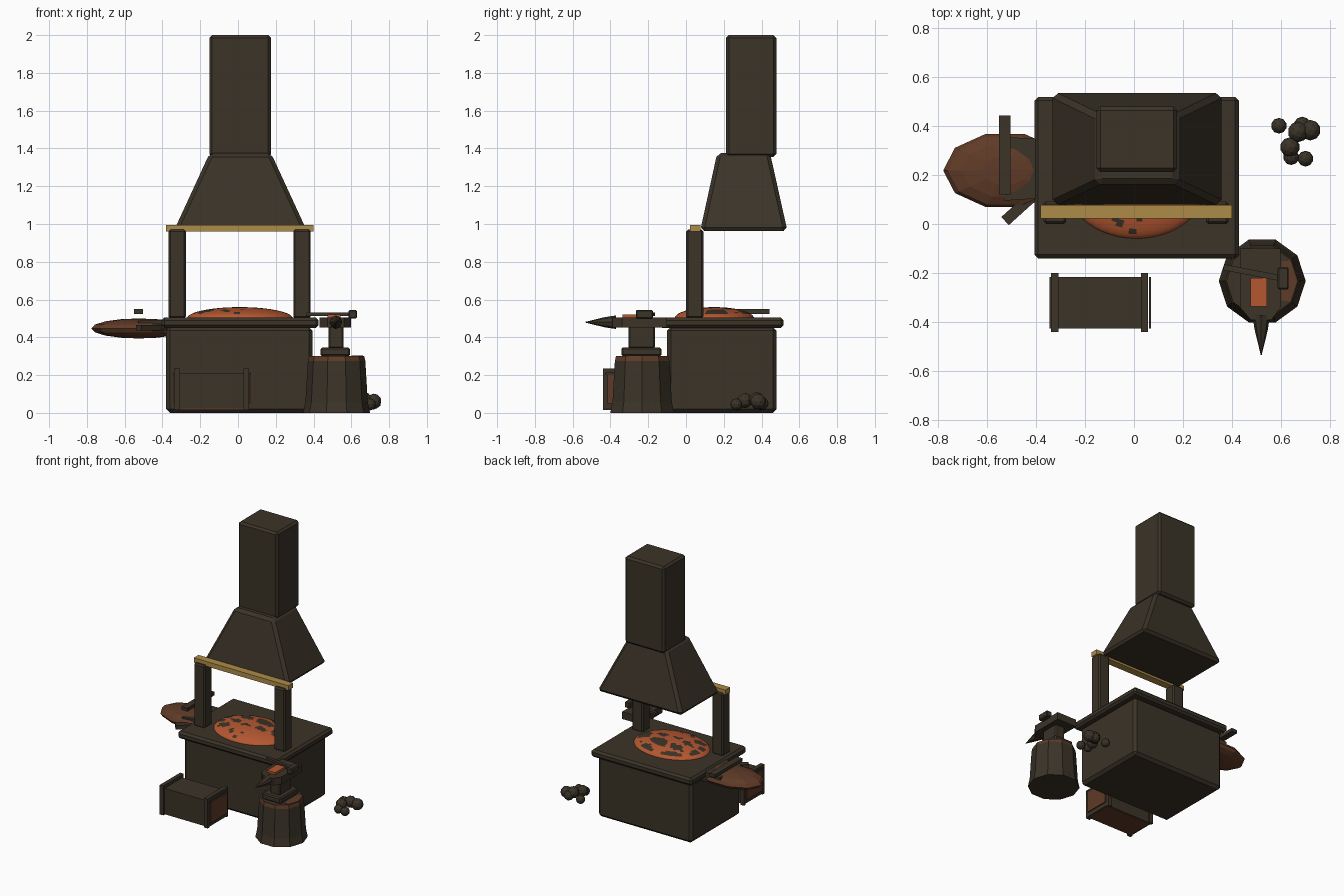
import bpy, bmesh, math, random
from mathutils import Vector, Matrix

if "Cube" in bpy.data.objects:
    bpy.data.objects.remove(bpy.data.objects["Cube"])

random.seed(4)

def mat(name, c):
    m = bpy.data.materials.new(name)
    m.diffuse_color = (*c, 1)
    m.use_nodes = True
    m.node_tree.nodes["Principled BSDF"].inputs["Base Color"].default_value = m.diffuse_color
    return m

SOOT = mat("soot_dark", (0.043, 0.033, 0.021))
BROWN = mat("leather_brown", (0.115, 0.043, 0.020))
EMBER = mat("ember_orange", (0.46, 0.095, 0.03))
GOLD = mat("brass", (0.42, 0.26, 0.065))

def finish(name, bm, *mats, bevel=0):
    bmesh.ops.recalc_face_normals(bm, faces=bm.faces)
    me = bpy.data.meshes.new(name)
    bm.to_mesh(me)
    bm.free()
    for m in mats:
        me.materials.append(m)
    ob = bpy.data.objects.new(name, me)
    bpy.context.collection.objects.link(ob)
    if bevel:
        b = ob.modifiers.new("bevel", 'BEVEL')
        b.width, b.segments, b.limit_method = bevel, 1, 'ANGLE'
    return ob

def rect(x0, x1, y0, y1, z):
    return [(x0, y0, z), (x1, y0, z), (x1, y1, z), (x0, y1, z)]

def loft(name, rings, *mats, bevel=0, rule=None):
    """Skin a stack of equal-count rings and cap both ends."""
    bm = bmesh.new()
    vs = [[bm.verts.new(p) for p in r] for r in rings]
    n = len(rings[0])
    for a, b in zip(vs, vs[1:]):
        for i in range(n):
            bm.faces.new((a[i], a[(i + 1) % n], b[(i + 1) % n], b[i]))
    bm.faces.new(vs[0][::-1])
    bm.faces.new(vs[-1])
    bm.normal_update()
    if rule:
        for f in bm.faces:
            f.material_index = rule(f)
    return finish(name, bm, *mats, bevel=bevel)

def box(name, x, y, z, m, bevel=0):
    return loft(name, [rect(*x, *y, z[0]), rect(*x, *y, z[1])], m, bevel=bevel)

def bar(name, a, b, w, h, m):
    """Rectangular bar between two points of equal height."""
    a, b = Vector(a), Vector(b)
    s = (b - a).cross(Vector((0, 0, 1))).normalized() * w / 2
    u = Vector((0, 0, h / 2))
    return loft(name, [[p + s - u, p + s + u, p - s + u, p - s - u] for p in (a, b)], m)

def circle(cx, cy, r, z, n):
    return [(cx + r * math.cos(2 * math.pi * i / n), cy + r * math.sin(2 * math.pi * i / n), z) for i in range(n)]

# Hearth, posts and brass beam
box("hearth_base", (-0.38, 0.395), (-0.1, 0.48), (0, 0.455), SOOT, 0.02)
box("hearth_slab", (-0.405, 0.427), (-0.14, 0.517), (0.45, 0.505), SOOT, 0.015)
for side, x in (("left", -0.368), ("right", 0.293)):
    box(side + "_post", (x, x + 0.092), (0, 0.092), (0.5, 0.97), SOOT, 0.01)
box("brass_beam", (-0.38, 0.4), (0.022, 0.078), (0.96, 0.996), GOLD)

# Hood and chimney
loft("hood", [rect(-0.34, 0.365, 0.075, 0.537, 0.963), rect(-0.15, 0.175, 0.165, 0.445, 1.375)], SOOT, bevel=0.02)
box("chimney", (-0.152, 0.175), (0.212, 0.478), (1.355, 2.0), SOOT, 0.015)

# Coal bed: low dome, dark lumps divided by glowing cracks
seeds = [Vector((random.uniform(-1, 1), random.uniform(-1, 1))) for _ in range(26)]
def crack(f):
    c = f.calc_center_median()
    p = Vector(((c.x - 0.01) / 0.28, (c.y - 0.15) / 0.21))
    d = sorted((p - s).length for s in seeds)
    return 1 if d[1] - d[0] < 0.13 or p.length > 0.9 else 0
rings = []
for k in range(15):
    a = math.pi / 2 * k / 15
    rings.append([(0.01 + 0.28 * x, 0.15 + 0.21 * y, 0.5 + 0.06 * math.sin(a))
                  for x, y, _ in circle(0, 0, math.cos(a), 0, 48)])
loft("coal_bed", rings, SOOT, EMBER, rule=crack)

# Bellows: flattened leather bag, nozzle block, handle and lever
bm = bmesh.new()
bmesh.ops.create_uvsphere(bm, u_segments=10, v_segments=8, radius=1)
bmesh.ops.transform(bm, verts=bm.verts, matrix=Matrix.Translation((-0.525, 0.218, 0.447)) @
                    Matrix.Diagonal((0.252, 0.157, 0.053, 1)) @ Matrix.Rotation(math.radians(18), 4, 'Z'))
finish("bellows_bag", bm, BROWN)
loft("bellows_nozzle", [[(x, 0.225 - w, z0), (x, 0.225 + w, z0), (x, 0.225 + w, z1), (x, 0.225 - w, z1)]
                        for x, w, z0, z1 in ((-0.53, 0.13, 0.44, 0.487), (-0.37, 0.12, 0.42, 0.495))], SOOT)
bar("bellows_handle", (-0.526, 0.12, 0.537), (-0.526, 0.442, 0.537), 0.048, 0.025, SOOT)
bar("bellows_lever", (-0.525, 0.012, 0.45), (-0.40, 0.125, 0.45), 0.045, 0.03, SOOT)

# Trough with end frames, brown end panels and brown underside
box("trough_body", (-0.335, 0.058), (-0.425, -0.215), (0.022, 0.212), SOOT)
box("trough_underside", (-0.325, 0.05), (-0.42, -0.22), (0.016, 0.024), BROWN)
for side, x, px in (("left", -0.345, -0.344), ("right", 0.028, 0.061)):
    x0 = -0.338 if side == "left" else x
    box(side + "_trough_panel", (px, px + 0.008), (-0.415, -0.225), (0.05, 0.2), BROWN)
    for part, y, z in (("front_stile", (-0.44, -0.42), (0.016, 0.235)), ("back_stile", (-0.22, -0.2), (0.016, 0.235)),
                       ("top_rail", (-0.43, -0.21), (0.2, 0.235))):
        box(f"{side}_trough_{part}", (x0, x0 + 0.03), y, z, SOOT)
    box(side + "_trough_end_rail", (px, px + 0.008), (-0.425, -0.215), (0.2, 0.215), SOOT)

# Anvil stump: ten sides, bark worn brown around the top rim
CX, CY = 0.522, -0.232
loft("stump", [circle(CX, CY, r, z, 10) for r, z in ((0.177, 0), (0.165, 0.06), (0.152, 0.275), (0.146, 0.3))],
     SOOT, BROWN, rule=lambda f: 1 if f.calc_center_median().z > 0.28 and f.normal.z < 0.9 else 0)
loft("stump_worn_edge", [[(CX + 0.141 * math.cos(a), CY + 0.141 * math.sin(a), z) for a in
                          (-0.63, 0, 0.63)] + [(0.6, CY + 0.08, z), (0.6, CY - 0.08, z)] for z in (0.298, 0.303)], BROWN)

# Anvil
box("anvil_foot", (0.437, 0.592), (-0.342, -0.13), (0.3, 0.346), SOOT, 0.008)
box("anvil_waist", (0.478, 0.558), (-0.305, -0.165), (0.34, 0.46), SOOT, 0.008)
loft("anvil_body", [[(0.432, -0.10, z), (0.597, -0.10, z), (0.597, -0.34, z), (0.56, -0.39, z),
                     (0.475, -0.39, z), (0.432, -0.34, z)] for z in (0.452, 0.506)], SOOT)
loft("anvil_horn", [[(0.518 + x, y, 0.48 + z) for x, z, _ in circle(0, 0, r, 0, 8)]
                    for r, y in ((0.036, -0.37), (0.027, -0.43), (0.002, -0.533))], SOOT)

# Hot ingot and hammer lying on the anvil
box("hot_ingot", (0.475, 0.542), (-0.335, -0.22), (0.5, 0.522), EMBER)
box("hammer_head", (0.585, 0.63), (-0.266, -0.175), (0.5, 0.545), SOOT, 0.006)
bar("hammer_handle", (0.365, -0.176, 0.522), (0.605, -0.222, 0.522), 0.024, 0.02, SOOT)

# Loose coal heap
for i, (x, y, z, r) in enumerate(((0.59, 0.40, 0.045, 0.032), (0.685, 0.402, 0.05, 0.035), (0.718, 0.382, 0.06, 0.042),
                                  (0.635, 0.313, 0.065, 0.04), (0.64, 0.272, 0.045, 0.032), (0.698, 0.266, 0.045, 0.032),
                                  (0.668, 0.375, 0.068, 0.042))):
    bm = bmesh.new()
    bmesh.ops.create_icosphere(bm, subdivisions=2, radius=r, matrix=Matrix.Translation((x, y, z)))
    finish(f"loose_coal_{i + 1}", bm, SOOT)
